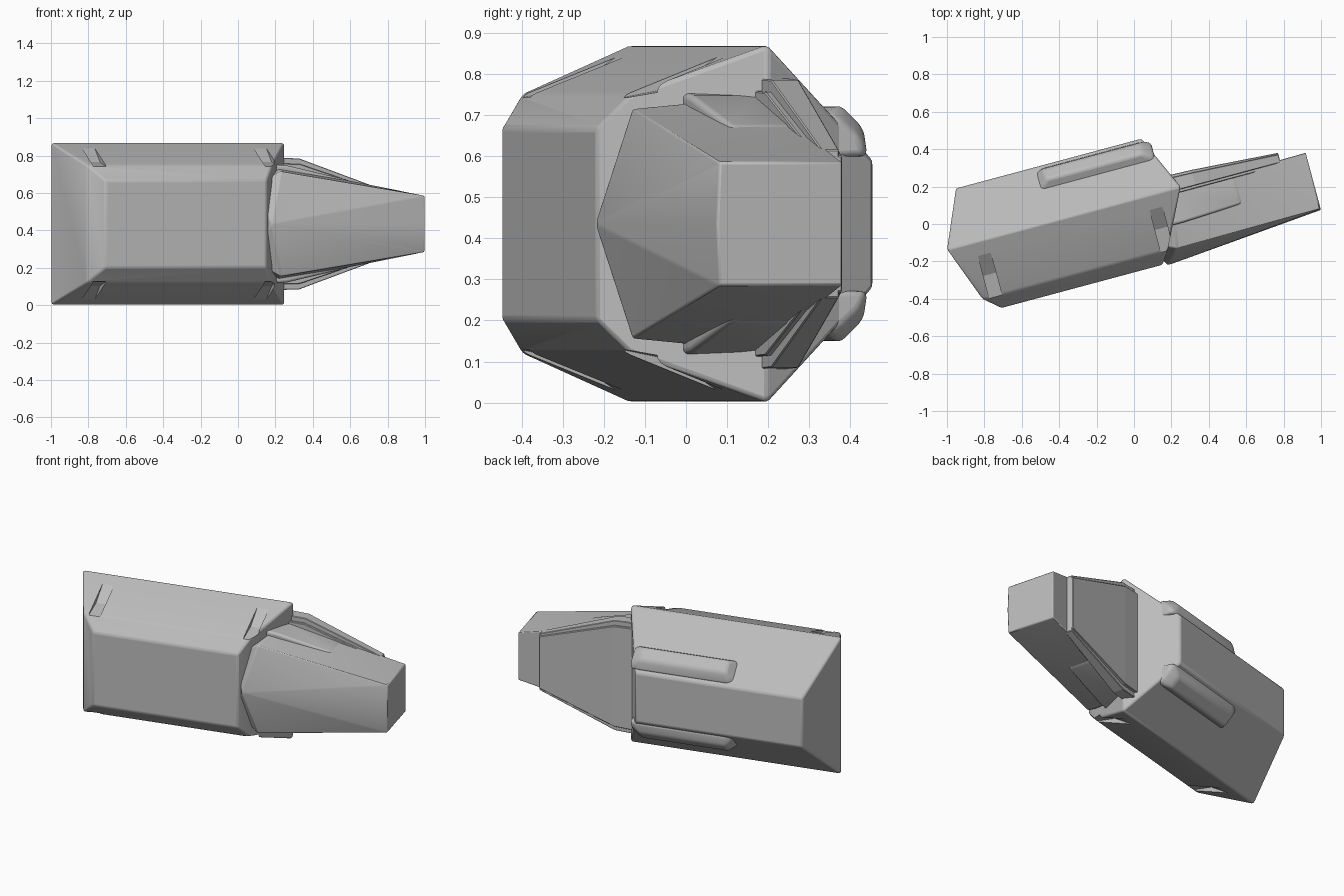
import bpy, bmesh, math

default = bpy.data.objects.get("Cube")
if default:
    bpy.data.objects.remove(default, do_unlink=True)

MID = 0.435                  # height of the symmetry plane
TURN = math.radians(15)      # heading of the whole hull

grey = bpy.data.materials.new("hull_grey")
grey.use_nodes = True
colour = (0.5, 0.5, 0.5, 1)
grey.diffuse_color = colour
grey.node_tree.nodes["Principled BSDF"].inputs["Base Color"].default_value = colour


def solid(name, points, bevel=0.0, segments=2):
    """Convex part from corner points (length, depth, offset from mid plane)."""
    bm = bmesh.new()
    for p in points:
        bm.verts.new(p)
    bmesh.ops.convex_hull(bm, input=bm.verts[:])
    bmesh.ops.dissolve_limit(bm, angle_limit=math.radians(1.5),
                             verts=bm.verts[:], edges=bm.edges[:])
    bmesh.ops.recalc_face_normals(bm, faces=bm.faces[:])
    mesh = bpy.data.meshes.new(name)
    bm.to_mesh(mesh)
    bm.free()
    mesh.materials.append(grey)
    ob = bpy.data.objects.new(name, mesh)
    ob.location.z = MID
    ob.rotation_euler.z = TURN
    bpy.context.collection.objects.link(ob)
    if bevel:
        mod = ob.modifiers.new("soft_edges", "BEVEL")
        mod.width = bevel
        mod.segments = segments
        mod.limit_method = "ANGLE"
        mod.angle_limit = math.radians(12)
    return ob


def both(points):
    """Repeat points above and below the mid plane."""
    return [(u, v, s * h) for u, v, h in points for s in (1, -1)]


def smooth(ob):
    bpy.ops.object.select_all(action="DESELECT")
    ob.select_set(True)
    bpy.context.view_layer.objects.active = ob
    bpy.ops.object.shade_smooth_by_angle(angle=math.radians(30))


# Main hull: depth, half height, left end, right end of each long edge
stations = [(-0.25, 0.2325, -0.80, 0.09), (-0.177, 0.315, -0.886, 0.14),
            (0.128, 0.435, -1.0, 0.292), (0.43, 0.155, -0.87, 0.156)]
hull = solid("main_hull", both([(u, v, h) for v, h, a, b in stations for u in (a, b)]), 0.01)

# Wedge recesses in the sloping front faces
slope = (0.435 - 0.315) / (0.128 + 0.177)


def face_height(v):
    return 0.315 + slope * (v + 0.177)


for label, u0 in (("left", -0.85), ("right", 0.10)):
    for side, s in (("upper", 1), ("lower", -1)):
        profile = [(-0.19, 0.03), (0.06, 0.03), (0.05, 0.0), (-0.06, -0.03), (-0.19, -0.004)]
        pts = [(u, v, s * (face_height(v) + d)) for u in (u0, u0 + 0.07) for v, d in profile]
        cutter = solid(f"{label}_{side}_recess_cutter", pts)
        cutter.hide_render = True
        cutter.hide_viewport = True
        cutter.display_type = "WIRE"
        cut = hull.modifiers.new("recess", "BOOLEAN")
        cut.operation = "DIFFERENCE"
        cut.solver = "EXACT"
        cut.object = cutter
smooth(hull)

# Faceted nose fanning out from one point on the hull edge
nose = solid("nose", both([(0.188, -0.185, 0.28), (0.24, 0.12, 0.31), (0.05, -0.12, 0.2),
                           (0.985, -0.18, 0.15), (0.985, 0.13, 0.15)])
             + [(0.117, -0.26, 0), (0.985, -0.186, 0)], 0.006)
smooth(nose)

# Layered back plate of the nose
solid("nose_plate_rim", both([(u, v, h) for u, h, back in
      ((0.2, 0.355, 0.19), (0.37, 0.35, 0.185), (0.842, 0.18, 0.16))
      for v in (0.115, back)]), 0.003, 1)
solid("nose_plate_back", both([(u, v, h) for u, h, back in
      ((0.2, 0.325, 0.205), (0.37, 0.32, 0.2), (0.842, 0.165, 0.168))
      for v in (0.1, back)]), 0.003, 1)

for side, s in (("upper", 1), ("lower", -1)):
    # Raised pad on the nose
    pad = solid(f"{side}_nose_pad",
                [(u, v, s * h) for u, v0, top in ((0.15, -0.06, 0.322), (0.26, -0.06, 0.312),
                                                  (0.58, -0.045, 0.24), (0.605, -0.035, 0.222))
                 for v in (v0, 0.12) for h in (top, 0.15)], 0.02, 4)
    smooth(pad)
    # Long rounded blister on the rear slope
    blister = solid(f"{side}_rear_blister",
                    [(u, v, s * h) for u, lift in ((-0.44, 0.0), (-0.39, 1.0), (0.14, 1.0), (0.2, 0.3))
                     for v, h in ((0.295, 0.265), (0.33 + 0.023 * lift, 0.235 + 0.055 * lift),
                                  (0.37 + 0.04 * lift, 0.2 + 0.035 * lift),
                                  (0.4 + 0.015 * lift, 0.165), (0.28, 0.16))], 0.018, 4)
    smooth(blister)
